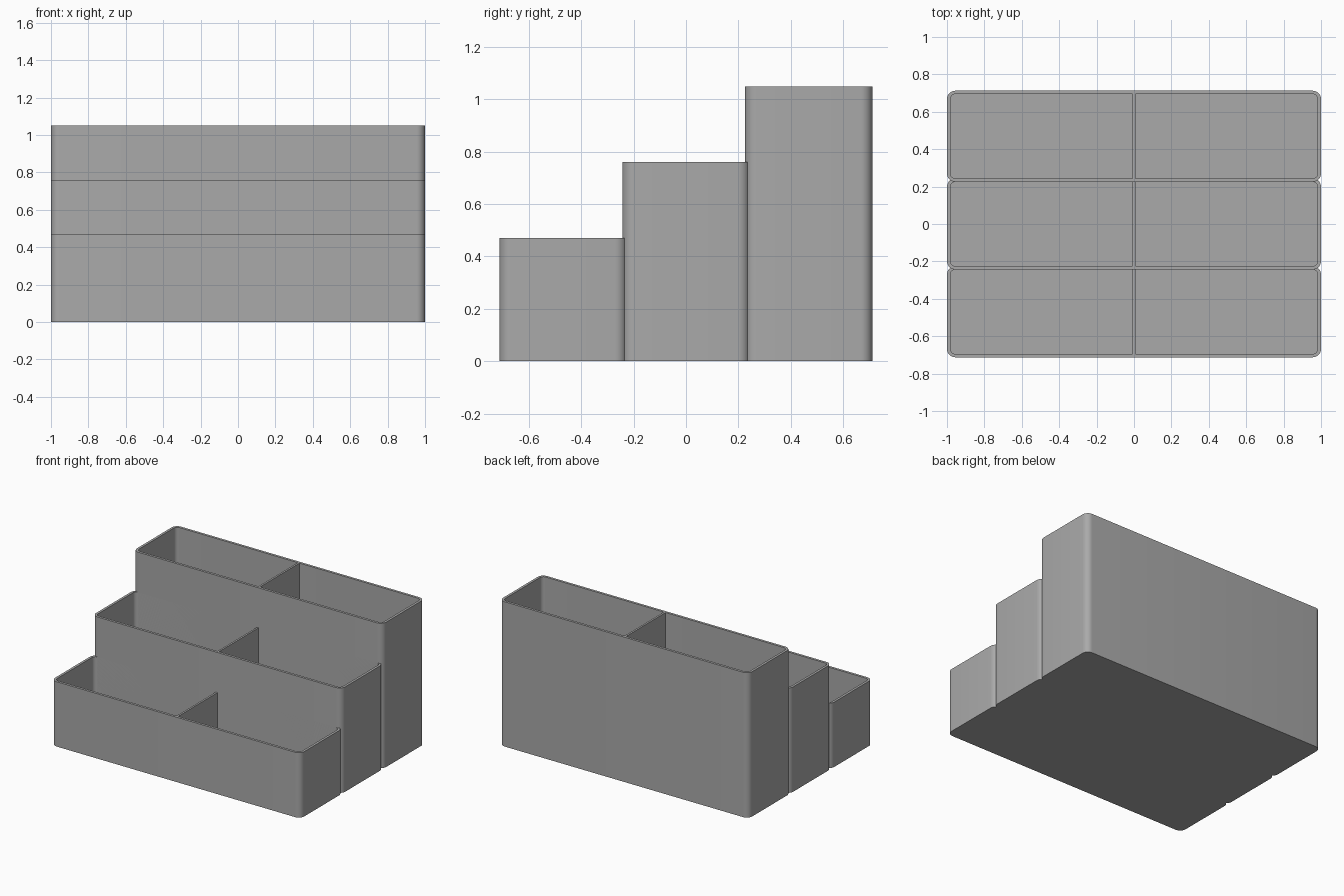
import bpy, bmesh
from math import sin, cos, pi

old = bpy.data.objects.get("Cube")
if old:
    bpy.data.objects.remove(old, do_unlink=True)

DEPTH, WALL, FLOOR, RADIUS = 0.487, 0.018, 0.02, 0.045
DIVIDER = 0.014

grey = bpy.data.materials.new("matte grey")
grey.use_nodes = True
COLOUR = (0.4, 0.4, 0.4, 1)
grey.diffuse_color = COLOUR
grey.node_tree.nodes["Principled BSDF"].inputs["Base Color"].default_value = COLOUR


def add_object(name, bm, smooth=False):
    bmesh.ops.recalc_face_normals(bm, faces=bm.faces)
    mesh = bpy.data.meshes.new(name)
    bm.to_mesh(mesh)
    bm.free()
    mesh.materials.append(grey)
    ob = bpy.data.objects.new(name, mesh)
    bpy.context.collection.objects.link(ob)
    if smooth:
        bpy.ops.object.select_all(action="DESELECT")
        ob.select_set(True)
        bpy.context.view_layer.objects.active = ob
        bpy.ops.object.shade_smooth_by_angle(angle=pi / 6)
    return ob


def rounded_loop(bm, inset, y, z, steps=8):
    """Rounded rectangle of vertices, inset from the outside of a bin."""
    r = RADIUS - inset
    cx, cy = 1 - RADIUS, DEPTH / 2 - RADIUS
    verts = []
    for i, (sx, sy) in enumerate([(1, 1), (-1, 1), (-1, -1), (1, -1)]):
        for k in range(steps + 1):
            a = (i + k / steps) * pi / 2
            verts.append(bm.verts.new((sx * cx + r * cos(a), y + sy * cy + r * sin(a), z)))
    return verts


def make_bin(name, y, height):
    # Open shell: outer wall, rim, inner wall and floor
    bm = bmesh.new()
    loops = [rounded_loop(bm, inset, y, z) for inset, z in
             [(0, 0), (0, height), (WALL, height), (WALL, FLOOR)]]
    for low, high in zip(loops, loops[1:]):
        for i in range(len(low)):
            j = (i + 1) % len(low)
            bm.faces.new((low[i], low[j], high[j], high[i]))
    bm.faces.new(loops[0])
    bm.faces.new(loops[-1])
    add_object(name + "_bin", bm, smooth=True)

    # Central divider, flush with the rim
    bm = bmesh.new()
    bmesh.ops.create_cube(bm, size=1)
    bmesh.ops.scale(bm, verts=bm.verts, vec=(DIVIDER, DEPTH - 2 * WALL, height - FLOOR))
    bmesh.ops.translate(bm, verts=bm.verts, vec=(0, y, (height + FLOOR) / 2))
    add_object(name + "_divider", bm)


# Three stepped bins, neighbours sharing a wall
PITCH = DEPTH - WALL
for name, step, height in [("front", -1, 0.47), ("middle", 0, 0.76), ("back", 1, 1.05)]:
    make_bin(name, step * PITCH, height)
